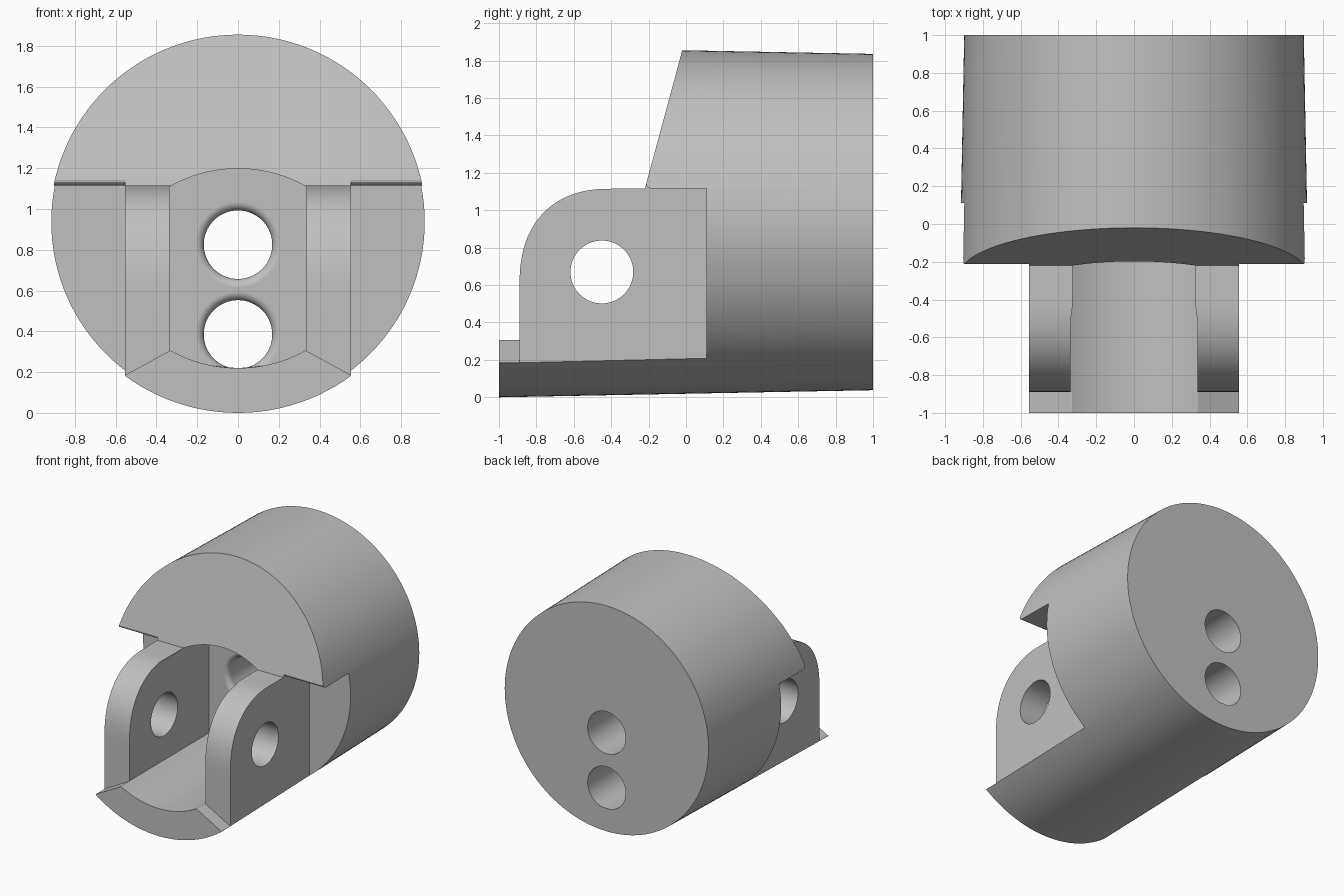
import bpy, bmesh, math
from mathutils import Matrix

cube = bpy.data.objects.get("Cube")
if cube:
    bpy.data.objects.remove(cube, do_unlink=True)

MID_Z = 0.937       # axis height of the tapered body
SLOT_Y = 0.11       # back wall of the slots
PLATE_X = 0.555     # outer side of the fork plates
GAP_X = 0.335       # inner side of the fork plates
ARC_R = 0.68        # radius of the channel floor and roof
HOLE_R = 0.168


def finish(bm, name):
    bmesh.ops.recalc_face_normals(bm, faces=bm.faces)
    mesh = bpy.data.meshes.new(name)
    bm.to_mesh(mesh)
    bm.free()
    obj = bpy.data.objects.new(name, mesh)
    bpy.context.collection.objects.link(obj)
    return obj


def prism(name, points, axis, lo, hi):
    """Extrude a (y, z) outline along x, or an (x, z) outline along y."""
    bm = bmesh.new()
    place = (lambda a, b, t: (t, a, b)) if axis == "x" else (lambda a, b, t: (a, t, b))
    rings = [[bm.verts.new(place(a, b, t)) for a, b in points] for t in (lo, hi)]
    bm.faces.new(rings[0])
    bm.faces.new(rings[1])
    n = len(points)
    for i in range(n):
        j = (i + 1) % n
        bm.faces.new((rings[0][i], rings[0][j], rings[1][j], rings[1][i]))
    return finish(bm, name)


def floor_z(x):
    return 0.22 + ARC_R - math.sqrt(ARC_R ** 2 - x * x)


def flared_hole(name, z, flare=0.042, segments=64):
    """Round cutter along y that opens out in a soft fillet at the slot wall."""
    profile = [(1.1, HOLE_R)]
    for i in range(9):
        a = math.pi / 2 * i / 8
        profile.append((SLOT_Y + flare * (1 - math.sin(a)), HOLE_R + flare * (1 - math.cos(a))))
    profile.append((SLOT_Y - 0.02, HOLE_R + flare))
    bm = bmesh.new()
    rings = []
    for y, r in profile:
        ring = []
        for k in range(segments):
            a = 2 * math.pi * k / segments
            x = r * math.cos(a)
            ring.append(bm.verts.new((x, y, max(z + r * math.sin(a), floor_z(x) + 0.001))))
        rings.append(ring)
    for lower, upper in zip(rings, rings[1:]):
        for k in range(segments):
            j = (k + 1) % segments
            bm.faces.new((lower[k], lower[j], upper[j], upper[k]))
    bm.faces.new(rings[0])
    bm.faces.new(rings[-1])
    return finish(bm, name)


# Slightly tapered round body lying along y
bm = bmesh.new()
bmesh.ops.create_cone(bm, cap_ends=True, segments=128, radius1=MID_Z, radius2=0.899, depth=2,
                      matrix=Matrix.Translation((0, 0, MID_Z)) @ Matrix.Rotation(-math.pi / 2, 4, "X"))
body = finish(bm, "clevis_body")

cutters = []

# Slanted front and rounded fork plate outline
outline = [(-1.3, 2.1), (0.046, 2.1), (-0.22, 1.115)]
for i in range(25):
    a = math.pi / 2 * (1 - i / 24)
    u, v = max(math.cos(a), 0) ** (2 / 2.35), max(math.sin(a), 0) ** (2 / 2.35)
    outline.append((-0.4 - 0.49 * u, 0.6 + 0.515 * v))
outline += [(-0.89, 0.305), (-1.3, 0.305)]
cutters.append(prism("front_cutter", outline, "x", -1.2, 1.2))

# Side slots, with a small rounding under the overhang
side = [(-1.3, -0.2), (SLOT_Y, -0.2), (SLOT_Y, 1.115), (-0.182, 1.115), (-0.195, 1.118),
        (-0.205, 1.124), (-0.211, 1.132), (-0.213, 1.142), (-1.3, 1.142)]
for s in (-1, 1):
    lo, hi = sorted((s * PLATE_X, s * 1.3))
    cutters.append(prism("side_cutter", side, "x", lo, hi))
    # Sloping shoulder of the front lip
    lip = [(s * GAP_X, 0.305), (s * (GAP_X + 0.33), 0.125), (s * 0.665, 0.5), (s * GAP_X, 0.5)]
    cutters.append(prism("lip_cutter", lip, "y", -1.3, -0.89))

# Channel between the plates, arched at floor and roof
xs = [GAP_X * (i / 12 - 1) for i in range(25)]
channel = [(x, floor_z(x)) for x in xs] + [(x, 1.418 - floor_z(x)) for x in reversed(xs)]
cutters.append(prism("channel_cutter", channel, "y", -1.3, SLOT_Y))

# Cross pin hole
pin = [(-0.45 + HOLE_R * math.cos(k * math.pi / 32), 0.67 + HOLE_R * math.sin(k * math.pi / 32))
       for k in range(64)]
cutters.append(prism("pin_cutter", pin, "x", -1.2, 1.2))

# Two long holes to the back
for z in (0.825, 0.385):
    cutters.append(flared_hole("long_hole_cutter", z))

# Cut everything, then drop the cutters
bpy.context.view_layer.objects.active = body
for cutter in cutters:
    cutter.hide_render = True
    mod = body.modifiers.new("cut", "BOOLEAN")
    mod.operation = "DIFFERENCE"
    mod.solver = "EXACT"
    mod.object = cutter
    bpy.ops.object.modifier_apply(modifier=mod.name)
    bpy.data.objects.remove(cutter, do_unlink=True)

# Single grey material
grey = bpy.data.materials.new("plain_grey")
grey.use_nodes = True
colour = (0.53, 0.53, 0.53, 1)
grey.diffuse_color = colour
grey.node_tree.nodes["Principled BSDF"].inputs["Base Color"].default_value = colour
body.data.materials.clear()
body.data.materials.append(grey)

# Smooth the round walls, keep the flats crisp
bpy.ops.object.select_all(action="DESELECT")
body.select_set(True)
bpy.ops.object.shade_smooth_by_angle(angle=math.radians(25))
weighted = body.modifiers.new("weighted_normals", "WEIGHTED_NORMAL")
weighted.keep_sharp = True
